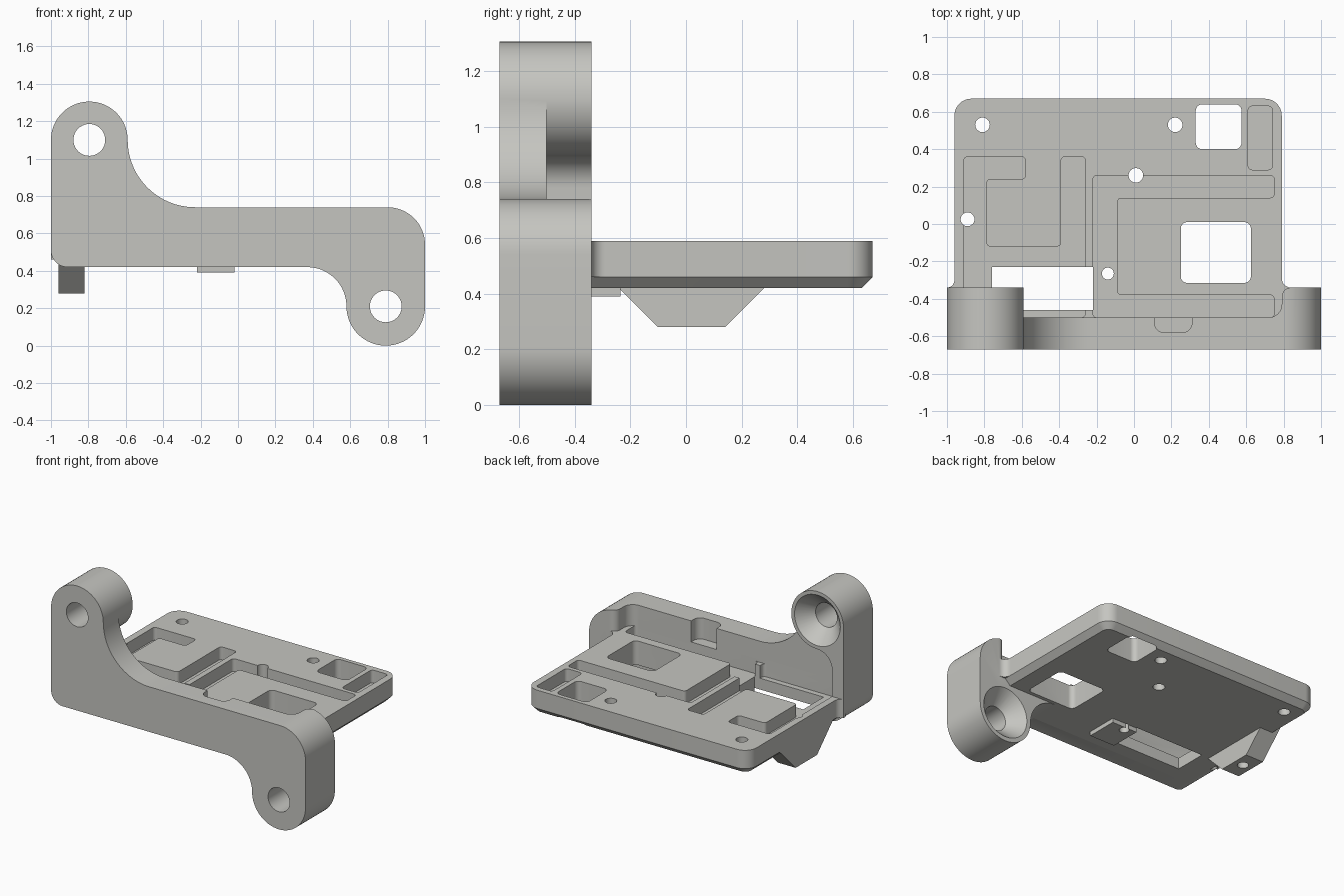
import bpy, bmesh, math
from mathutils import Vector

if "Cube" in bpy.data.objects:
    bpy.data.objects.remove(bpy.data.objects["Cube"])

grey = bpy.data.materials.new("warm grey")
grey.diffuse_color = (0.56, 0.56, 0.53, 1)
grey.use_nodes = True
grey.node_tree.nodes["Principled BSDF"].inputs["Base Color"].default_value = grey.diffuse_color


def loft(name, rings):
    """Closed solid through rings with equal point counts."""
    bm = bmesh.new()
    vs = [[bm.verts.new(p) for p in r] for r in rings]
    n = len(vs[0])
    for a, b in zip(vs, vs[1:]):
        for i in range(n):
            bm.faces.new((a[i], a[(i + 1) % n], b[(i + 1) % n], b[i]))
    bm.faces.new(vs[0][::-1])
    bm.faces.new(vs[-1])
    bmesh.ops.recalc_face_normals(bm, faces=bm.faces)
    me = bpy.data.meshes.new(name)
    bm.to_mesh(me)
    bm.free()
    me.materials.append(grey)
    ob = bpy.data.objects.new(name, me)
    bpy.context.collection.objects.link(ob)
    return ob


def place(p, d, axis):
    u, v = p
    return {'x': (d, u, v), 'y': (u, d, v), 'z': (u, v, d)}[axis]


def prism(name, pts, a, b, axis='z'):
    return loft(name, [[place(p, d, axis) for p in pts] for d in (a, b)])


def rounded(corners, default=0.0, steps=10):
    """Polygon with filleted corners; each corner is (u, v) or (u, v, radius)."""
    out = []
    n = len(corners)
    for i, c in enumerate(corners):
        r = c[2] if len(c) > 2 else default
        p = Vector(c[:2])
        if r <= 0:
            out.append(tuple(p))
            continue
        d1 = (Vector(corners[i - 1][:2]) - p).normalized()
        d2 = (Vector(corners[(i + 1) % n][:2]) - p).normalized()
        half = d1.angle(d2) / 2
        t = r / math.tan(half)
        o = p + (d1 + d2).normalized() * (r / math.sin(half))
        s, e = p + d1 * t - o, p + d2 * t - o
        sweep = s.angle_signed(e)
        a0 = math.atan2(s.y, s.x)
        for k in range(steps + 1):
            a = a0 - sweep * k / steps
            out.append((o.x + r * math.cos(a), o.y + r * math.sin(a)))
    return out


def rect(x0, x1, y0, y1, r=0.0):
    return rounded([(x0, y0, r), (x1, y0, r), (x1, y1, r), (x0, y1, r)])


def circle(u, v, r, n=40):
    return [(u + r * math.cos(2 * math.pi * i / n),
             v + r * math.sin(2 * math.pi * i / n)) for i in range(n)]


def combine(target, other, op):
    m = target.modifiers.new("bool", 'BOOLEAN')
    m.operation, m.object, m.solver = op, other, 'EXACT'
    dg = bpy.context.evaluated_depsgraph_get()
    me = bpy.data.meshes.new_from_object(target.evaluated_get(dg))
    target.modifiers.clear()
    target.data = me
    bpy.data.objects.remove(other)


# Front bracket with two offset mounting bosses
body = prism("mounting_bracket", rounded([
    (-1, .42, .09), (.58, .42, .21), (.58, 0, .2099), (1, 0, .2099),
    (1, .74, .2), (-.59, .74, .36), (-.59, 1.305, .2049), (-1, 1.305, .2049)],
    steps=16), -.67, -.34, 'y')

# Relief behind the upper boss and thin wall
combine(body, prism("wall_relief", rounded([
    (-.91, .59), (-.91, .895, .115), (-.589, .895, .2049), (-.589, 1.11),
    (.3, 1.11), (.3, .59)]), -.5, -.3, 'y'), 'DIFFERENCE')
combine(body, prism("wall_relief_right", rounded([
    (.2, -.5), (.79, -.5, .07), (.79, -.34, .05), (.86, -.34), (.86, -.3),
    (.2, -.3)]), .59, .9), 'DIFFERENCE')

# Base plate with a chamfered lower edge
plate = loft("base_plate", [
    [(x, y, z) for x, y in rect(-.96 + i, .79 - i, -.6 + i, .67 - i, .09 - i)]
    for z, i in ((.42, .04), (.46, 0), (.59, 0))])
combine(body, plate, 'UNION')

# Fillets where the plate meets the bracket, foot and small tab underneath
for x, w in ((.79, .05), (-.96, -.04)):
    arc = [(x + w - w * math.cos(t * math.pi / 16), -.34 + abs(w) - abs(w) * math.sin(t * math.pi / 16))
           for t in range(9)]
    corner = [(x - w / 2, -.36), (x - w / 2, -.34 + abs(w))] + arc + [(x + w, -.36)]
    combine(body, prism("corner_fillet", corner, .46, .59), 'UNION')
combine(body, prism("foot", [(-.29, .47), (-.1, .28), (.14, .28), (.33, .47)],
                    -.96, -.82, 'x'), 'UNION')
combine(body, prism("tab", rect(-.22, -.02, -.46, -.235), .39, .46), 'UNION')

# Recessed channels and pockets in the plate top
pockets = [
    [(-.91, -.5), (-.26, -.5), (-.26, .36), (-.39, .36), (-.39, -.12),
     (-.79, -.12), (-.79, .24), (-.58, .24), (-.58, .36), (-.91, .36)],
    [(-.22, -.5), (.75, -.5), (.75, -.38), (-.09, -.38), (-.09, .14),
     (.75, .14), (.75, .26), (-.22, .26)],
    [(.61, .29), (.74, .29), (.74, .63), (.61, .63)],
]
for p in pockets:
    combine(body, prism("pocket", rounded(p, .022, 5), .5, .64), 'DIFFERENCE')

# Notch in the back of the wall
combine(body, prism("wall_notch", rounded([
    (.11, -.47), (.11, -.58, .05), (.31, -.58, .05), (.31, -.47)]), .59, .9),
    'DIFFERENCE')

# Through windows and screw holes
for w in (rect(-.76, -.218, -.46, -.23), rect(.25, .625, -.315, .01, .035),
          rect(.33, .575, .4, .64, .035)):
    combine(body, prism("window", w, .3, .65), 'DIFFERENCE')
for x, y, r in ((-.81, .53, .039), (.22, .53, .039), (.01, .26, .039),
                (-.89, .025, .037), (-.14, -.265, .032)):
    combine(body, prism("screw_hole", circle(x, y, r, 24), .2, .65), 'DIFFERENCE')

# Countersunk mounting holes through the bosses
for x, z in ((-.795, 1.1), (.79, .21)):
    sink = loft("countersink", [
        [place(p, y, 'y') for p in circle(x, z, r)]
        for y, r in ((-.7, .085), (-.44, .085), (-.34, .18), (-.33, .1895))])
    combine(body, sink, 'DIFFERENCE')

bpy.context.view_layer.objects.active = body
body.select_set(True)
bpy.ops.object.shade_smooth_by_angle(angle=math.radians(30))
